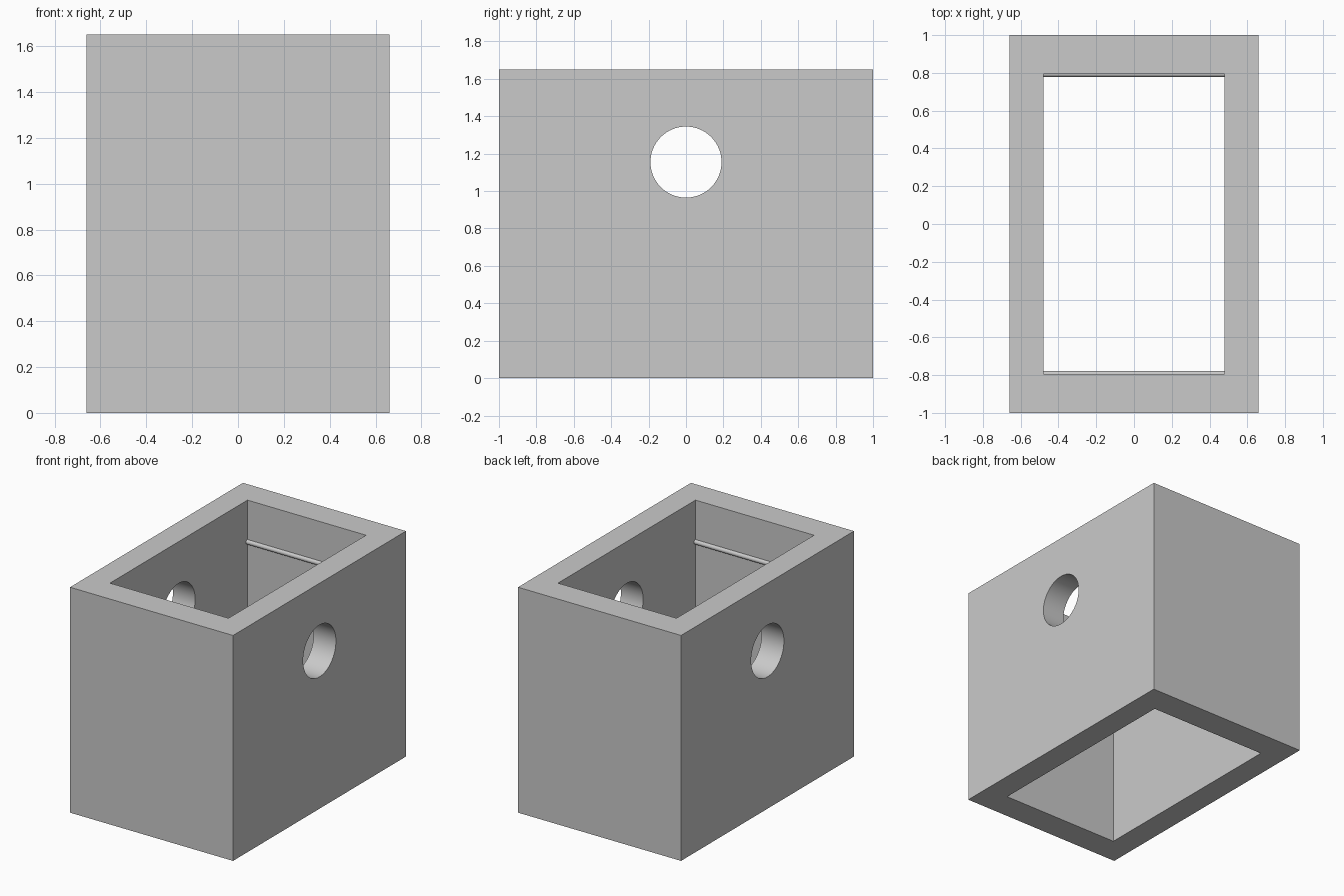
import bpy
import math

cube = bpy.data.objects.get("Cube")
if cube:
    bpy.data.objects.remove(cube, do_unlink=True)

WIDTH, DEPTH, HEIGHT = 1.32, 2.0, 1.65
INNER_W, INNER_D = 0.96, 1.59

grey = bpy.data.materials.new("light grey")
grey.use_nodes = True
colour = (0.59, 0.59, 0.59, 1)
grey.diffuse_color = colour
grey.node_tree.nodes["Principled BSDF"].inputs["Base Color"].default_value = colour


def box(name, size, z):
    bpy.ops.mesh.primitive_cube_add(size=1, location=(0, 0, z))
    ob = bpy.context.object
    ob.name = name
    ob.scale = size
    bpy.ops.object.transform_apply(location=True, rotation=False, scale=True)
    ob.data.materials.append(grey)
    return ob


def rod(name, radius, length, y, z):
    """Cylinder lying along x."""
    bpy.ops.mesh.primitive_cylinder_add(
        vertices=64, radius=radius, depth=length,
        location=(0, y, z), rotation=(0, math.pi / 2, 0))
    ob = bpy.context.object
    ob.name = name
    ob.data.materials.append(grey)
    return ob


def cut(target, cutter):
    mod = target.modifiers.new("cut", "BOOLEAN")
    mod.operation = "DIFFERENCE"
    mod.solver = "EXACT"
    mod.object = cutter
    bpy.context.view_layer.objects.active = target
    bpy.ops.object.modifier_apply(modifier=mod.name)
    bpy.data.objects.remove(cutter, do_unlink=True)


def smooth(ob):
    bpy.ops.object.select_all(action="DESELECT")
    ob.select_set(True)
    bpy.context.view_layer.objects.active = ob
    bpy.ops.object.shade_smooth_by_angle(angle=math.radians(30))


# Rectangular sleeve, open at top and bottom, with a round hole through both sides
sleeve = box("sleeve", (WIDTH, DEPTH, HEIGHT), HEIGHT / 2)
cut(sleeve, box("bore_cutter", (INNER_W, INNER_D, HEIGHT * 2), HEIGHT / 2))
cut(sleeve, rod("hole_cutter", 0.19, WIDTH * 2, 0, 1.155))
smooth(sleeve)

# Thin rounded snap ridges across the inner end walls
for name, side in (("front_ridge", -1), ("back_ridge", 1)):
    smooth(rod(name, 0.017, INNER_W + 0.02, side * INNER_D / 2, 1.345))
